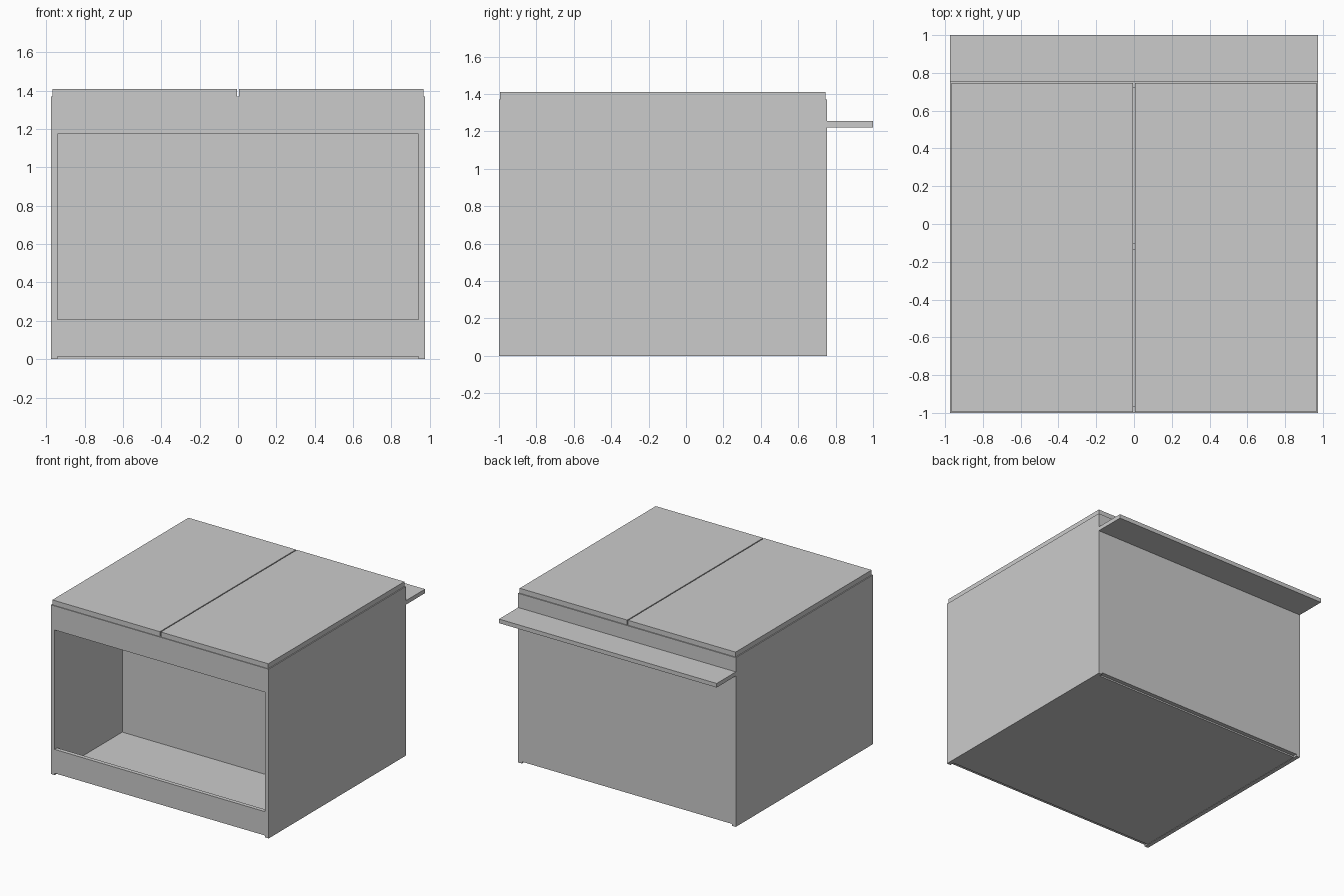
import bpy
import bmesh
from mathutils import Vector

if "Cube" in bpy.data.objects:
    bpy.data.objects.remove(bpy.data.objects["Cube"])

W, T = 0.975, 0.033          # half width, board thickness
Y0, Y1 = -1.0, 0.755         # front and back of the cabinet
ZB, ZT = 0.015, 1.37         # underside of panels, top of cabinet
INNER = W - T


def box(name, lo, hi, mat=None):
    lo, hi = Vector(lo), Vector(hi)
    bm = bmesh.new()
    bmesh.ops.create_cube(bm, size=1)
    for v in bm.verts:
        v.co = (lo + hi) / 2 + v.co * (hi - lo)
    mesh = bpy.data.meshes.new(name)
    bm.to_mesh(mesh)
    bm.free()
    ob = bpy.data.objects.new(name, mesh)
    bpy.context.collection.objects.link(ob)
    if mat:
        mesh.materials.append(mat)
    return ob


lid_grey = bpy.data.materials.new("lid_grey")
lid_grey.diffuse_color = (0.55, 0.55, 0.55, 1)
lid_grey.use_nodes = True
lid_grey.node_tree.nodes["Principled BSDF"].inputs["Base Color"].default_value = lid_grey.diffuse_color

# Side walls and the two lid halves with a narrow gap between them
for side, s in (("left", -1), ("right", 1)):
    xa, xb = sorted((s * INNER, s * W))
    box(side + "_wall", (xa, Y0, 0), (xb, Y1, ZT))
    xa, xb = sorted((s * 0.004, s * 0.967))
    box(side + "_lid", (xa, Y0 + 0.006, ZT), (xb, Y1 - 0.008, 1.41), lid_grey)

# Front boards above and below the opening
box("front_lower_board", (-INNER, Y0, ZB), (INNER, Y0 + T, 0.208))
box("front_upper_board", (-INNER, Y0, 1.175), (INNER, Y0 + T, ZT))

# Back wall, inner divider and floor
box("back_wall", (-INNER, Y1 - T, ZB), (INNER, Y1, ZT))
box("divider", (-INNER, -0.135, ZB), (INNER, -0.102, ZT))
box("floor", (-INNER, Y0 + T, 0.003), (INNER, Y1 - T, ZB + 0.003))

# Shelf along the back
box("back_shelf", (-W, Y1, 1.222), (W, 1.0, 1.255))
